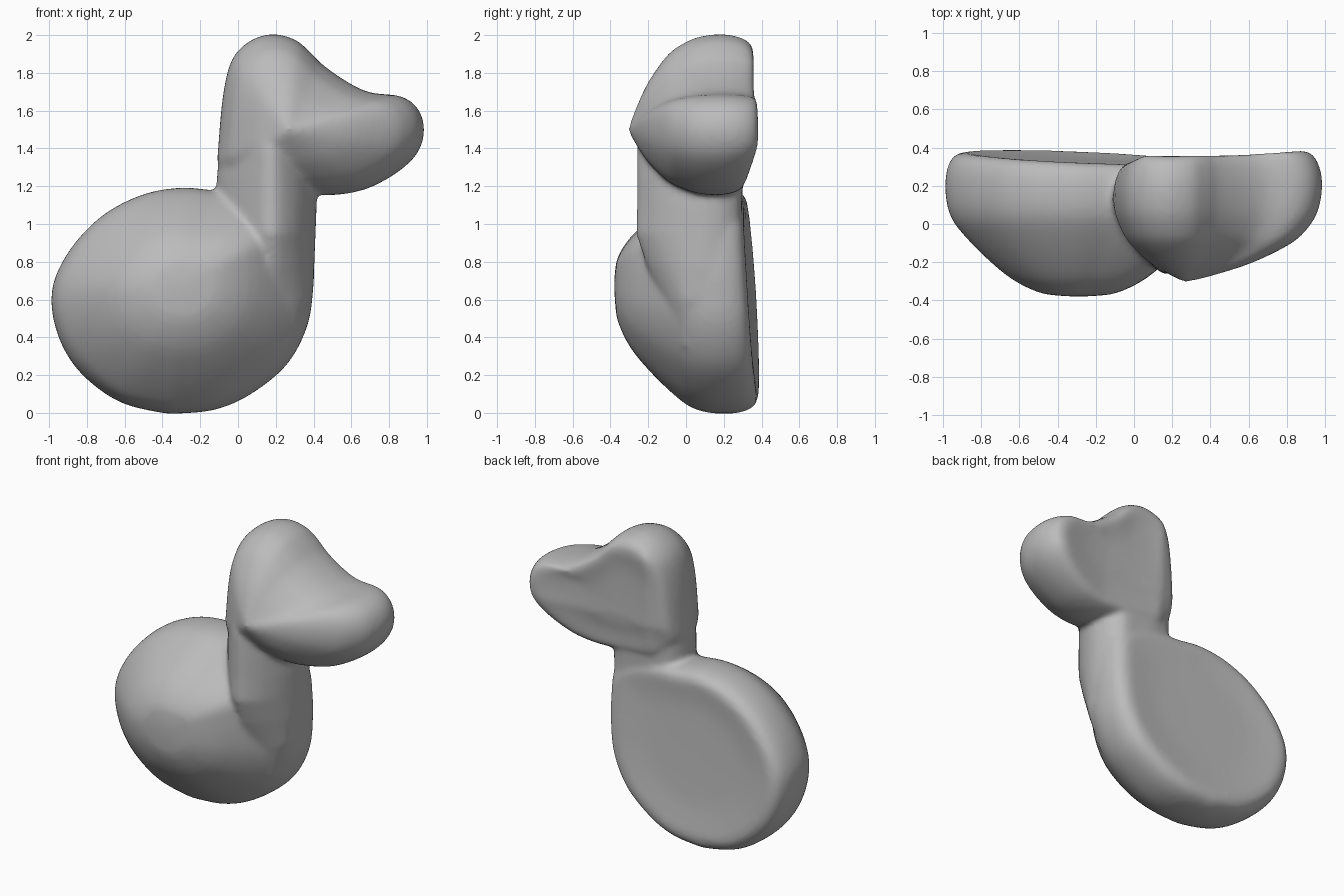
import bpy, bmesh
from mathutils import Vector

if "Cube" in bpy.data.objects:
    bpy.data.objects.remove(bpy.data.objects["Cube"])


def catmull(p, t):
    """Point on a Catmull-Rom segment between p[1] and p[2]."""
    return 0.5 * (2 * p[1] + (p[2] - p[0]) * t
                  + (2 * p[0] - 5 * p[1] + 4 * p[2] - p[3]) * t * t
                  + (3 * p[1] - p[0] - 3 * p[2] + p[3]) * t ** 3)


def smooth_curve(pts, n=4, closed=True):
    """Smooth 2D curve through the given points."""
    v, k = [Vector(p) for p in pts], len(pts)
    out = []
    for i in range(k if closed else k - 1):
        ids = [i - 1, i, i + 1, i + 2]
        ids = [j % k if closed else min(max(j, 0), k - 1) for j in ids]
        out += [catmull([v[j] for j in ids], s / n) for s in range(n)]
    return out if closed else out + [v[-1]]


def loft(bm, rings):
    """Skin a stack of equal closed rings and cap both ends."""
    vs = [[bm.verts.new(p) for p in r] for r in rings]
    n = len(vs[0])
    faces = []
    for a, b in zip(vs, vs[1:]):
        for i in range(n):
            j = (i + 1) % n
            faces.append(bm.faces.new((a[i], a[j], b[j], b[i])))
    faces.append(bm.faces.new(vs[0][::-1]))
    faces.append(bm.faces.new(vs[-1]))
    bmesh.ops.recalc_face_normals(bm, faces=faces)


def pillow(bm, outline, centre, profile, back):
    """Outline shrunk towards a centre; y follows profile, back is reshaped."""
    c = Vector(centre)
    loop = smooth_curve(outline)
    rings = []
    for s, y in smooth_curve(profile, 3, False):
        ring = []
        for p in loop:
            q = c + (p - c) * s
            w = max(0.0, y / 0.36)
            ring.append((q.x, y + w * back(q.x, q.y), q.y))
        rings.append(ring)
    loft(bm, rings)


def body_back(x, z):
    return -.008 - .04 * x - .06 * (z - .6)


def head_back(x, z):
    return (-.25 * max(0, 1.42 - z) - .45 * max(0, .06 - x)
            + .06 * max(0, x - .5) - .15 * max(0, z - 1.88))


bm = bmesh.new()

# Round body: flat tilted back, domed front
body = [(-.12, 1.175), (-.3, 1.19), (-.5, 1.155), (-.7, 1.055), (-.86, .9),
        (-.96, .73), (-.985, .58), (-.95, .41), (-.87, .26), (-.75, .14),
        (-.6, .05), (-.4, .003), (-.3, 0), (-.13, .018), (.03, .08), (.2, .2),
        (.3, .32), (.37, .48), (.395, .65), (.4, .85), (.37, 1.05),
        (.2, 1.14), (0, 1.17)]
pillow(bm, body, (-.29, .68),
       [(.02, .328), (.5, .33), (.75, .342), (.85, .347), (.92, .335),
        (.97, .3), (1, .23), (1, .13), (.965, .04), (.88, -.045), (.7, -.175),
        (.5, -.29), (.3, -.358), (.15, -.375), (.01, -.38)], body_back)

# Head and bill
head = [(-.1, 1.3), (-.1, 1.45), (-.075, 1.7), (-.03, 1.87), (.06, 1.965),
        (.18, 2.003), (.3, 1.975), (.38, 1.91), (.45, 1.84), (.58, 1.75),
        (.7, 1.695), (.86, 1.675), (.95, 1.61), (.983, 1.5), (.95, 1.38),
        (.85, 1.28), (.7, 1.195), (.56, 1.16), (.43, 1.155), (.2, 1.17),
        (0, 1.2)]
pillow(bm, head, (.27, 1.5),
       [(.02, .335), (.5, .34), (.75, .355), (.85, .36), (.92, .345),
        (.97, .3), (1, .23), (1, .15), (.97, .06), (.9, -.02), (.78, -.1),
        (.5, -.2), (.2, -.27), (.01, -.305)], head_back)

# Neck column with a ridged front, tapering into body and head
section = smooth_curve([(-.115, .13), (-.07, .25), (.06, .29), (.2, .295),
                        (.33, .285), (.4, .2), (.415, .08), (.37, -.07),
                        (.28, -.2), (.17, -.26), (.05, -.17), (-.07, -.01)])
rings = []
for z, front, size, rear in [(.35, .2, .5, .9), (.6, .5, .88, .97),
                             (.78, .8, .955, 1), (.95, 1.02, .98, 1),
                             (1.1, 1, 1, 1), (1.25, 1, .99, 1.02),
                             (1.38, 1, .94, 1.09), (1.5, .95, .85, 1.13)]:
    rings.append([(.15 + (p.x - .15) * size, p.y * (front if p.y < 0 else rear), z)
                  for p in section])
loft(bm, rings)

me = bpy.data.meshes.new("duck_figure")
bm.to_mesh(me)
bm.free()
duck = bpy.data.objects.new("duck_figure", me)
bpy.context.collection.objects.link(duck)

# Fuse the parts into one soft skin
fuse = duck.modifiers.new("fuse", 'REMESH')
fuse.mode = 'VOXEL'
fuse.voxel_size = 0.016
fuse.use_smooth_shade = True
soft = duck.modifiers.new("soften", 'SMOOTH')
soft.factor = 0.5
soft.iterations = 10

grey = bpy.data.materials.new("plain_grey")
grey.diffuse_color = (.5, .5, .5, 1)
grey.use_nodes = True
grey.node_tree.nodes["Principled BSDF"].inputs["Base Color"].default_value = grey.diffuse_color
me.materials.append(grey)
